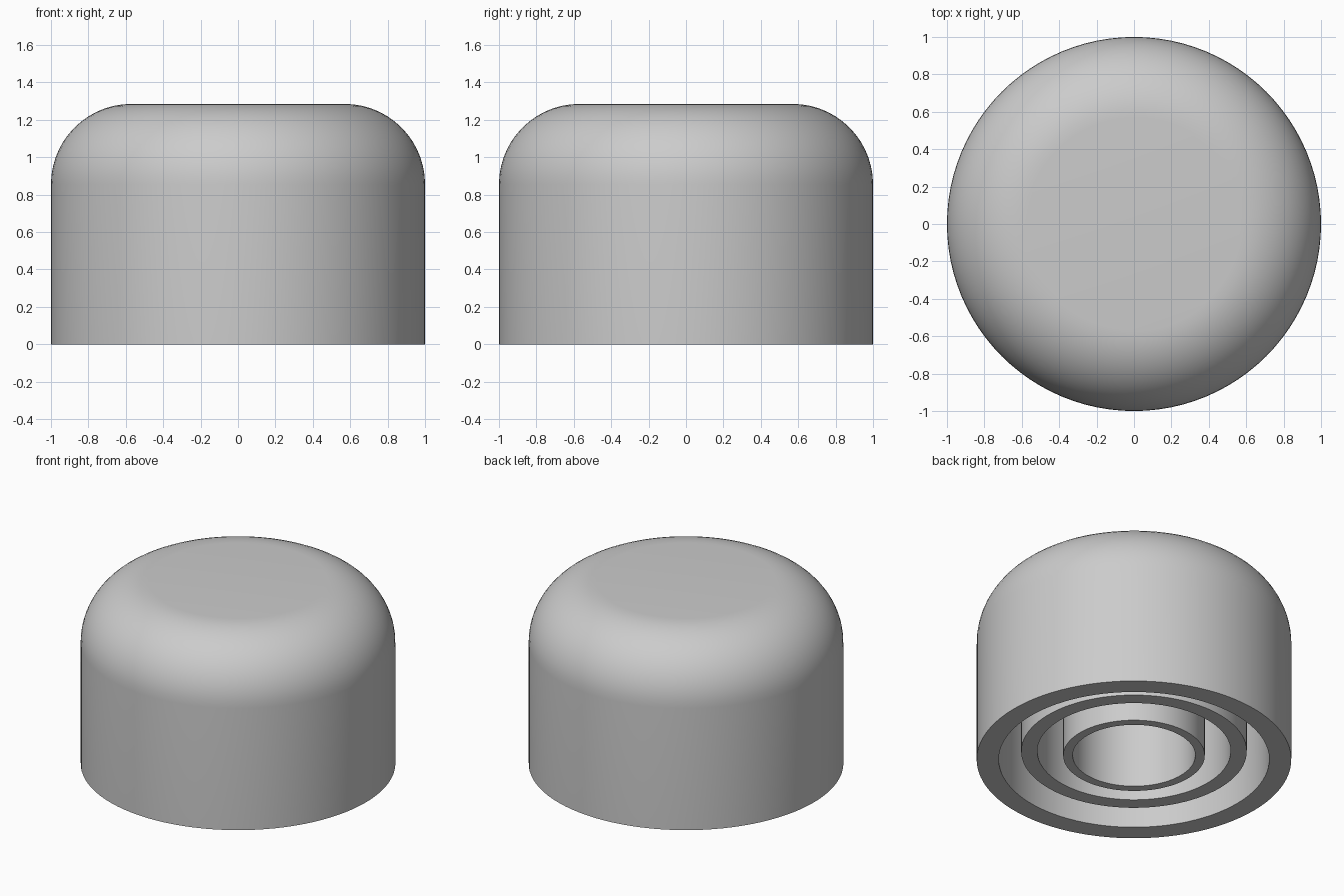
import bpy, bmesh
from math import sin, cos, pi, radians

SIDES = 96
HEIGHT = 1.285
WALL = 0.14
ROUND = 0.43

old = bpy.data.objects.get("Cube")
if old:
    bpy.data.objects.remove(old, do_unlink=True)

grey = bpy.data.materials.new("plain_grey")
grey.use_nodes = True
colour = (0.6, 0.6, 0.6, 1)
grey.diffuse_color = colour
grey.node_tree.nodes["Principled BSDF"].inputs["Base Color"].default_value = colour


def lathe(name, profile, closed):
    """Spin a (radius, height) profile around the z axis."""
    bm = bmesh.new()
    verts = [bm.verts.new((r, 0, z)) for r, z in profile]
    edges = [bm.edges.new(pair) for pair in zip(verts, verts[1:])]
    if closed:
        edges.append(bm.edges.new((verts[-1], verts[0])))
    bmesh.ops.spin(bm, geom=verts + edges, cent=(0, 0, 0), axis=(0, 0, 1),
                   angle=2 * pi, steps=SIDES, use_merge=True)
    bmesh.ops.remove_doubles(bm, verts=bm.verts[:], dist=0.0001)
    bmesh.ops.recalc_face_normals(bm, faces=bm.faces[:])
    mesh = bpy.data.meshes.new(name)
    bm.to_mesh(mesh)
    bm.free()
    mesh.materials.append(grey)
    obj = bpy.data.objects.new(name, mesh)
    bpy.context.collection.objects.link(obj)
    bpy.ops.object.select_all(action="DESELECT")
    obj.select_set(True)
    bpy.context.view_layer.objects.active = obj
    bpy.ops.object.shade_smooth_by_angle(angle=radians(30))
    return obj


def shoulder(radius, steps=14):
    """Quarter round from the vertical wall to the flat top."""
    angles = [i / steps * pi / 2 for i in range(steps + 1)]
    return [(1 - ROUND + radius * cos(a), HEIGHT - ROUND + radius * sin(a))
            for a in angles]


# Hollow domed cap: outside going up, then inside coming down
outside = [(1, 0)] + shoulder(ROUND) + [(0, HEIGHT)]
inside = [(0, HEIGHT - WALL)] + shoulder(ROUND - WALL)[::-1] + [(1 - WALL, 0)]
lathe("cap_shell", outside + inside + [(1, 0)], False)

# Concentric tubes hanging from the roof inside the cap
for name, outer, inner, bottom in (("middle_tube", 0.717, 0.615, 0.06),
                                   ("inner_tube", 0.45, 0.39, 0.03)):
    top = HEIGHT - WALL / 2
    lathe(name, [(outer, bottom), (outer, top), (inner, top), (inner, bottom)], True)
